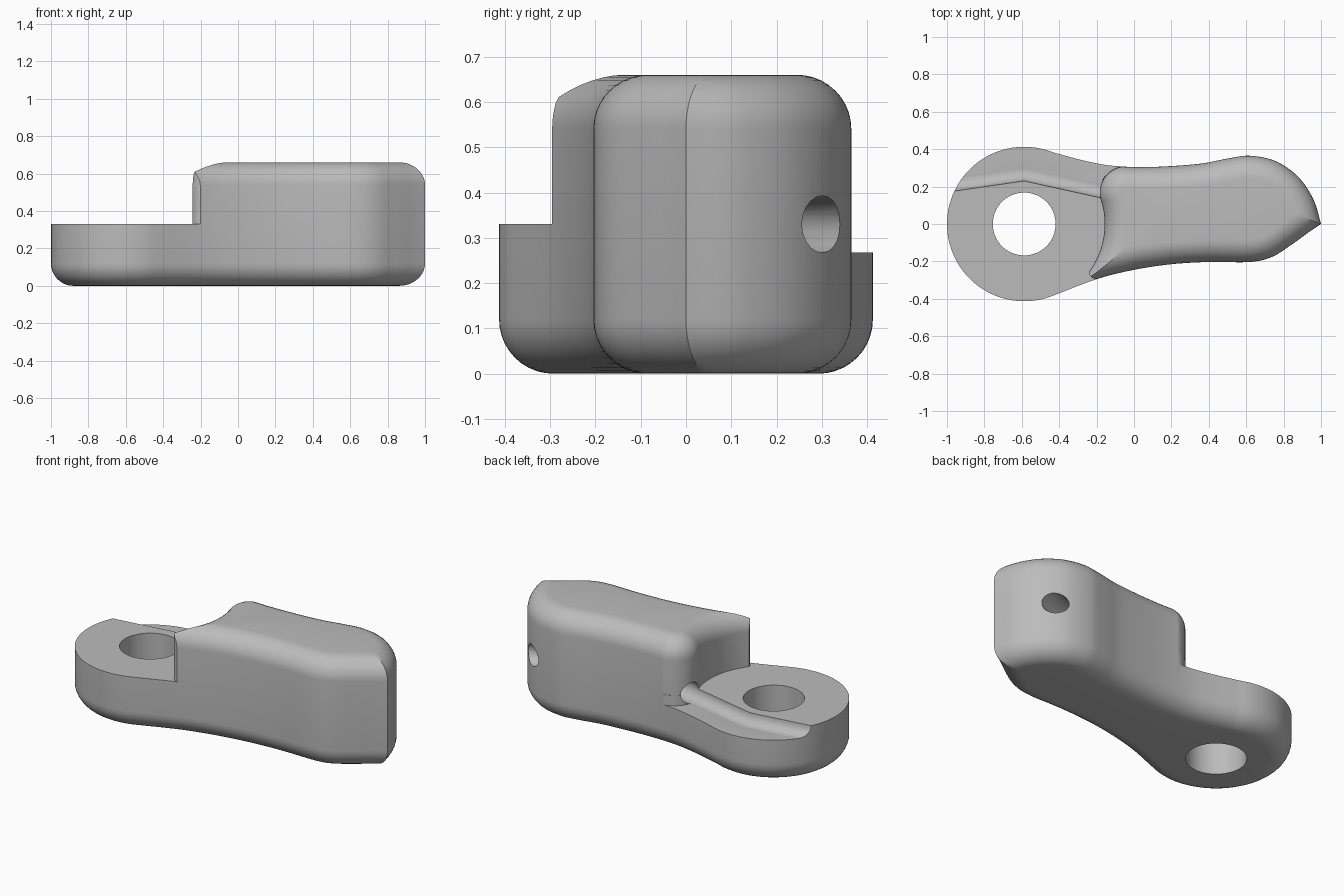
import bpy, bmesh, math
from mathutils import Vector
from mathutils.geometry import intersect_line_line_2d

HEIGHT, SHELF, LEDGE = 0.66, 0.33, 0.268
FILLET, BORE = 0.12, 0.063
EYE = Vector((-0.587, 0))

if "Cube" in bpy.data.objects:
    bpy.data.objects.remove(bpy.data.objects["Cube"])

metal = bpy.data.materials.new("plain_grey")
metal.use_nodes = True
GREY = (0.5, 0.5, 0.5, 1)
metal.diffuse_color = GREY
metal.node_tree.nodes["Principled BSDF"].inputs["Base Color"].default_value = GREY


def arc(centre, radius, start, end, n):
    angles = [math.radians(start + (end - start) * i / n) for i in range(n + 1)]
    return [centre + radius * Vector((math.cos(a), math.sin(a))) for a in angles]


def spline(points, steps=8):
    """Smooth curve through the points."""
    p = [Vector(q) for q in points]
    p = [2 * p[0] - p[1]] + p + [2 * p[-1] - p[-2]]
    out = []
    for a, b, c, d in zip(p, p[1:], p[2:], p[3:]):
        for i in range(steps):
            t = i / steps
            out.append(0.5 * (2 * b + (c - a) * t + (2 * a - 5 * b + 4 * c - d) * t ** 2
                              + (3 * b - a - 3 * c + d) * t ** 3))
    return out + [p[-2]]


def offset(chain, d):
    """Shift an open chain to its left."""
    out = []
    last = len(chain) - 1
    for i, p in enumerate(chain):
        t = (chain[min(i + 1, last)] - chain[max(i - 1, 0)]).normalized()
        out.append(p + d * Vector((-t.y, t.x)))
    return out


def trim_tip(chain):
    """Cut off the crossed ends of an inset outline."""
    n = len(chain)
    for i in range(n // 4):
        for j in range(n - 2, 3 * n // 4, -1):
            hit = intersect_line_line_2d(chain[i], chain[i + 1], chain[j], chain[j + 1])
            if hit:
                return [hit] + chain[i + 1:j + 1] + [hit]
    return chain


def resample(chain, n):
    """Spread n points evenly over a closed chain."""
    run = [0]
    for a, b in zip(chain, chain[1:]):
        run.append(run[-1] + (b - a).length)
    out, k = [], 0
    for i in range(n):
        s = run[-1] * i / n
        while run[k + 1] < s:
            k += 1
        out.append(chain[k].lerp(chain[k + 1], (s - run[k]) / max(run[k + 1] - run[k], 1e-9)))
    return out


def loft(name, rings):
    """Solid through stacked (outline, height) rings."""
    bm = bmesh.new()
    layers = [[bm.verts.new((p[0], p[1], z)) for p in ring] for ring, z in rings]
    for low, high in zip(layers, layers[1:]):
        for i in range(len(low)):
            j = (i + 1) % len(low)
            bm.faces.new((low[i], low[j], high[j], high[i]))
    bm.faces.new(layers[0][::-1])
    bm.faces.new(layers[-1])
    bmesh.ops.recalc_face_normals(bm, faces=bm.faces)
    mesh = bpy.data.meshes.new(name)
    bm.to_mesh(mesh)
    bm.free()
    obj = bpy.data.objects.new(name, mesh)
    bpy.context.collection.objects.link(obj)
    return obj


def cut(target, cutter):
    mod = target.modifiers.new(cutter.name, "BOOLEAN")
    mod.operation, mod.solver, mod.object = "DIFFERENCE", "EXACT", cutter
    bpy.context.view_layer.objects.active = target
    bpy.ops.object.modifier_apply(modifier=mod.name)
    bpy.data.objects.remove(cutter)


# Plan outline, from the pointed tip round the back, the eye and the front
back = spline([(1, 0), (0.96, 0.13), (0.88, 0.25), (0.76, 0.335), (0.62, 0.365), (0.5, 0.35),
               (0.35, 0.322), (0.1, 0.305), (-0.1, 0.31), (-0.25, 0.335), (-0.43, 0.382)])
front = spline([(-0.43, -0.382), (-0.2, -0.295), (0, -0.245), (0.2, -0.215), (0.4, -0.203),
                (0.62, -0.203), (0.74, -0.175), (0.85, -0.105), (0.94, -0.04), (1, 0)])
outline = back + arc(EYE, 0.413, 68, 292, 60)[1:-1] + front

# Lever body with rounded bottom and top edges
steps = [math.radians(90 * i / 10) for i in range(11)]
profile = [(FILLET * (1 - math.sin(a)), FILLET * (1 - math.cos(a))) for a in steps]
profile += [(d, HEIGHT - z) for d, z in reversed(profile)]
body = loft("lever_body", [(resample(trim_tip(offset(outline, d)), 240), z) for d, z in profile])

# Shelf cutter with a flared upper edge
corner = arc(Vector((-0.043, 0.168)), 0.14, 90, 197, 16)
wall = corner + arc(EYE, 0.43, 17, -66, 30)[1:]


def shelf_ring(d):
    frame = [(-0.4, -0.7), (-1.3, -0.7), (-1.3, 0.7), (-0.043, 0.7)]
    return offset(wall, d) + [Vector(p) for p in frame]


flare = [(0, SHELF)] + [(FILLET * (1 - math.cos(a)), HEIGHT - FILLET * (1 - math.sin(a))) for a in steps]
flare.append((FILLET, HEIGHT + 0.05))
cut(body, loft("shelf_cutter", [(shelf_ring(d), z) for d, z in flare]))

# Rounding of the block's front corner
nick = [(-0.244, -0.25), (-0.238, -0.272), (-0.224, -0.288), (-0.195, -0.298), (-0.195, -0.4), (-0.4, -0.4)]
cut(body, loft("corner_cutter", [(nick, SHELF), (nick, HEIGHT + 0.1)]))

# Sunken ledge behind the cable channel
path = [(-1.2, 0.205), (-0.585, 0.293), (-0.16, 0.2), (0.3, 0.1), (1.1, 0.41)]
rim = [p for p in reversed(offset(corner, -0.002)) if p.y > 0.205]
ledge = path[:2] + [(-0.18, 0.204)] + rim + [(-0.045, 0.6), (-1.2, 0.6)]
cut(body, loft("ledge_cutter", [(ledge, LEDGE), (ledge, SHELF + 0.005)]))

# Cable channel and bore through the block
curve = bpy.data.curves.new("cable_path", "CURVE")
curve.dimensions = "3D"
curve.bevel_depth, curve.bevel_resolution, curve.use_fill_caps = BORE, 8, True
line = curve.splines.new("POLY")
line.points.add(len(path) - 1)
for point, (x, y) in zip(line.points, path):
    point.co = (x, y, SHELF, 1)
cable = bpy.data.objects.new("cable_path", curve)
bpy.context.collection.objects.link(cable)
bpy.context.view_layer.update()
tube_mesh = bpy.data.meshes.new_from_object(cable.evaluated_get(bpy.context.evaluated_depsgraph_get()))
bpy.data.objects.remove(cable)
bm = bmesh.new()
bm.from_mesh(tube_mesh)
bmesh.ops.remove_doubles(bm, verts=bm.verts, dist=1e-5)
bmesh.ops.recalc_face_normals(bm, faces=bm.faces)
bm.to_mesh(tube_mesh)
bm.free()
tube = bpy.data.objects.new("cable_cutter", tube_mesh)
bpy.context.collection.objects.link(tube)
cut(body, tube)

# Pivot hole through the eye
pivot = arc(EYE, 0.168, 0, 360, 64)[:-1]
cut(body, loft("pivot_cutter", [(pivot, -0.1), (pivot, HEIGHT)]))

# Finish
body.data.materials.clear()
body.data.materials.append(metal)
bpy.ops.object.select_all(action="DESELECT")
body.select_set(True)
bpy.context.view_layer.objects.active = body
bpy.ops.object.shade_smooth_by_angle(angle=math.radians(30))
